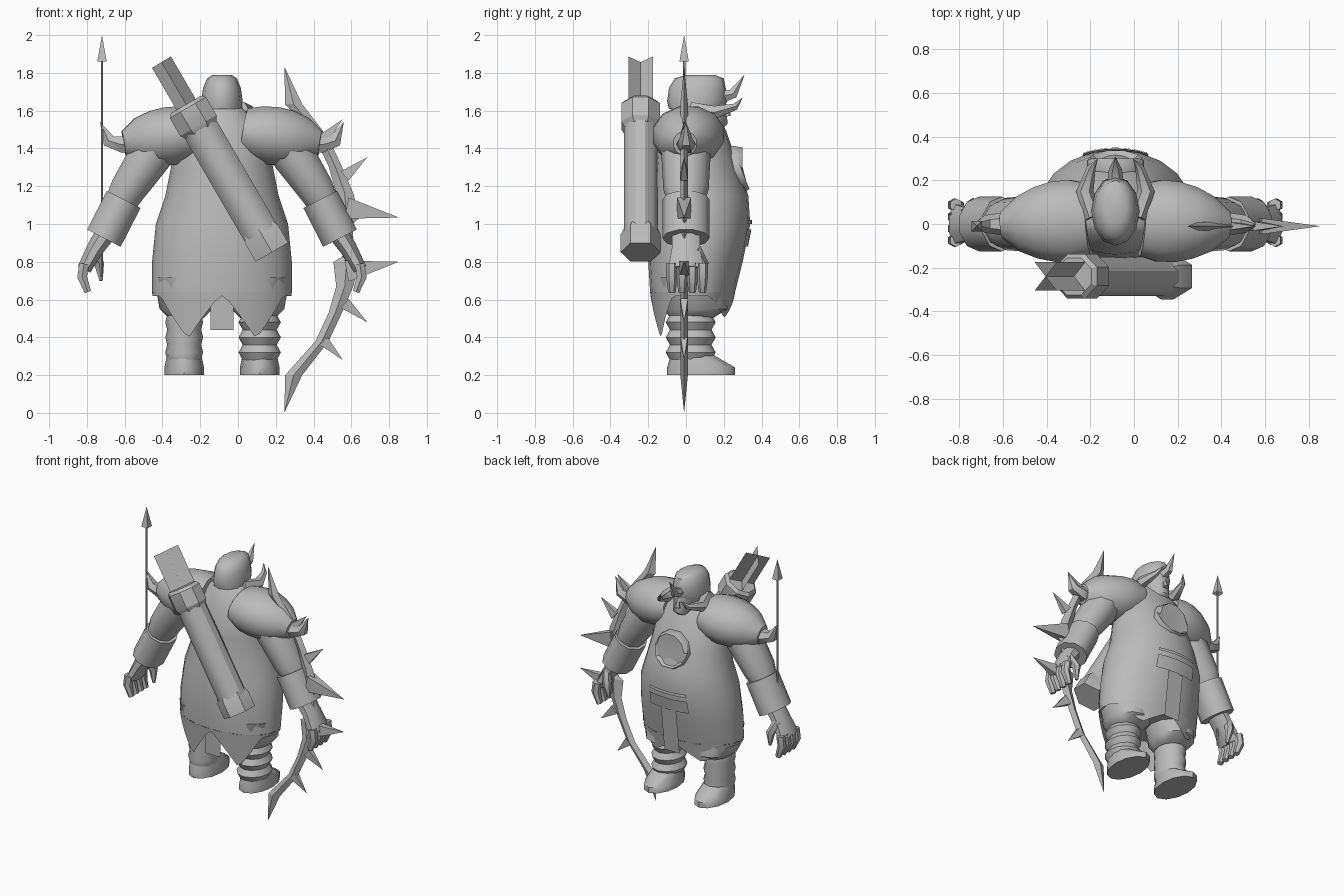
import bpy, bmesh, math
from mathutils import Vector

CENTRE_X = -0.085  # body centre line
BOW_MIDDLE = 0.917  # height of the bow grip
BOW_Y = -0.01
QUIVER_Y = -0.24
GREY = (0.5, 0.5, 0.5, 1)

cube = bpy.data.objects.get("Cube")
if cube:
    bpy.data.objects.remove(cube)

grey = bpy.data.materials.new("plain_grey")
grey.use_nodes = True
grey.diffuse_color = GREY
grey.node_tree.nodes["Principled BSDF"].inputs["Base Color"].default_value = GREY


def make(name, points, faces, side=1, angle=45):
    """Mesh object from body-centred points; a negative side mirrors it."""
    bm = bmesh.new()
    verts = [bm.verts.new((CENTRE_X + side * x, y, z)) for x, y, z in points]
    for face in faces:
        bm.faces.new([verts[index] for index in face])
    bmesh.ops.remove_doubles(bm, verts=bm.verts[:], dist=0.0005)
    bmesh.ops.recalc_face_normals(bm, faces=bm.faces[:])
    mesh = bpy.data.meshes.new(name)
    bm.to_mesh(mesh)
    bm.free()
    mesh.materials.append(grey)
    ob = bpy.data.objects.new(name, mesh)
    bpy.context.collection.objects.link(ob)
    bpy.ops.object.select_all(action="DESELECT")
    ob.select_set(True)
    bpy.context.view_layer.objects.active = ob
    bpy.ops.object.shade_smooth_by_angle(angle=math.radians(angle))


def skin(rings, count, closed=True):
    """Faces joining successive rings; closed rings are capped."""
    faces = []
    for start in range(0, (rings - 1) * count, count):
        for i in range(count if closed else count - 1):
            j = (i + 1) % count
            faces.append((start + i, start + j, start + count + j, start + count + i))
    if closed:
        faces += [tuple(range(count)), tuple(range((rings - 1) * count, rings * count))]
    return faces


def tube(name, path, sides=10, side=1, angle=45):
    """Capped loft along (x, y, z, radius across, optional radius along y)."""
    centres = [Vector(ring[:3]) for ring in path]
    points = []
    for k, ring in enumerate(path):
        before, after = centres[max(k - 1, 0)], centres[min(k + 1, len(path) - 1)]
        tangent = (after - before).normalized()
        reference = Vector((1, 0, 0)) if abs(tangent.y) > 0.7 else Vector((0, 1, 0))
        across = reference.cross(tangent).normalized()
        along = tangent.cross(across)
        for i in range(sides):
            turn = math.tau * (i + 0.5) / sides
            points.append(centres[k] + across * ring[3] * math.cos(turn) + along * ring[-1] * math.sin(turn))
    make(name, points, skin(len(path), sides), side, angle)


def oval(back, front, width, degrees, z, x=0):
    """Point on a level oval outline."""
    turn = math.radians(degrees)
    return (x + width * math.cos(turn), (back + front) / 2 + (front - back) / 2 * math.sin(turn), z)


def pillar(name, rings, x=0, sides=12, side=1):
    """Upright loft from (height, back, front, half width)."""
    points = [oval(back, front, width, 360 * i / sides, z, x)
              for z, back, front, width in rings for i in range(sides)]
    make(name, points, skin(len(rings), sides), side)


# Torso: height, back, front, half width
TORSO = [(0.64, -0.19, 0.26, 0.37), (0.8, -0.2, 0.3, 0.37), (1, -0.19, 0.34, 0.35), (1.15, -0.17, 0.33, 0.3),
         (1.3, -0.16, 0.28, 0.27), (1.5, -0.14, 0.21, 0.24), (1.62, -0.07, 0.13, 0.1)]
pillar("tunic_body", TORSO, sides=20)


def band(name, low, high, lift):
    """Thin strip across the belly, following the tunic."""
    points = []
    for z in (low, high):
        below, above = next(pair for pair in zip(TORSO, TORSO[1:]) if z <= pair[1][0])
        part = (z - below[0]) / (above[0] - below[0])
        back, front, width = (a + (b - a) * part for a, b in zip(below[1:], above[1:]))
        points += [oval(back, front + lift, width + lift, degrees, z) for degrees in range(66, 115, 8)]
    make(name, points, skin(2, len(points) // 2, False))


band("waist_belt", 0.88, 0.97, 0.012)
band("belt_trim", 1, 1.02, 0.01)

# Ragged skirt below the tunic: long points behind, short ones in front
hem, brim = [], []
turns = range(-90, 271, 6)
for degrees in turns:
    mirrored = degrees if degrees <= 90 else 180 - degrees
    tail = 0.23 * max(0, 1 - abs(mirrored + 58) / 30)
    tip = 0.12 * max(0, 1 - abs(mirrored - 58) / 35)
    drop = 0.02 + tail + tip
    base, back, front, width = TORSO[0]
    brim.append(oval(back, front, width, degrees, base))
    hem.append(oval(back + drop / 8, front - drop / 5, width - drop / 8, degrees, base - drop))
make("ragged_skirt", brim + hem, skin(2, len(turns), False))


def flap(name, y, lower_y, high, low, half=0.06):
    make(name, [(-half, y, high), (half, y, high), (half, lower_y, low), (-half, lower_y, low)], [range(4)])


flap("back_flap", -0.17, -0.16, 0.66, 0.44)
flap("front_flap", 0.32, 0.28, 0.88, 0.56)
tube("chest_disc", [(0, 0.25, 1.28, 0.13), (0, 0.29, 1.3, 0.13), (0, 0.3, 1.3, 0.11)])

# Head, helmet and horns
pillar("neck", [(1.45, -0.08, 0.15, 0.13), (1.64, -0.07, 0.12, 0.09)])
pillar("face", [(1.49, 0.06, 0.18, 0.05), (1.53, 0, 0.22, 0.08), (1.68, -0.07, 0.21, 0.1)])
pillar("helmet", [(1.61, -0.09, 0.19, 0.11), (1.65, -0.1, 0.22, 0.11), (1.72, -0.09, 0.21, 0.1),
                  (1.77, -0.06, 0.2, 0.08), (1.79, 0, 0.15, 0.05)])
tube("nose", [(0, 0.2, 1.64, 0.01), (0, 0.22, 1.57, 0.02)], 6)
tube("brow_horn", [(0, 0.17, 1.67, 0.04), (0, 0.25, 1.69, 0.03), (0, 0.31, 1.79, 0)], 6)


def limbs(name, path, sides=10):
    """Matching loft on both sides of the body."""
    tube("left_" + name, path, sides)
    tube("right_" + name, path, sides, -1)


limbs("helmet_horn", [(0.1, 0.03, 1.61, 0.04), (0.14, 0.15, 1.59, 0.04), (0.11, 0.26, 1.62, 0.02),
                      (0.08, 0.3, 1.67, 0)], 6)

# Shoulder pads swell and taper outwards
pad = []
for i in range(6):
    radius = 0.16 * math.sqrt(1 - ((i - 2) / 3.3) ** 2)
    pad.append((0.12 + 0.08 * i, 0.02 - i / 200, 1.49 - i / 80, radius, radius * (1.35 - 0.08 * i)))
limbs("shoulder_pad", pad, 12)
limbs("shoulder_horn", [(0.45, 0, 1.44, 0.06), (0.53, 0, 1.42, 0.05), (0.6, 0, 1.44, 0.04), (0.645, 0, 1.54, 0)], 6)

# Arms, cuffs and hands
limbs("arm", [(0.31, 0, 1.48, 0.12, 0.14), (0.38, 0, 1.36, 0.12, 0.13), (0.5, 0, 1.18, 0.1, 0.12),
              (0.56, 0, 1.07, 0.08)])
limbs("cuff", [(0.52, 0, 1.13, 0.105, 0.125), (0.625, 0, 0.925, 0.105, 0.125)])
limbs("palm", [(0.61, 0, 0.96, 0.06, 0.08), (0.67, 0, 0.87, 0.05, 0.08), (0.73, 0, 0.76, 0.04, 0.1)], 8)
for i in range(4):
    y = 0.054 * i - 0.075
    limbs(f"finger_{i}", [(0.73, y, 0.79, 0.03), (0.74, y, 0.72, 0.03), (0.71, y, 0.64, 0.02)], 6)
limbs("thumb", [(0.68, 0.05, 0.87, 0.03), (0.65, 0.09, 0.79, 0.03), (0.64, 0.08, 0.7, 0.01)], 6)

# Legs: ridged wraps on the left shin, plainer cloth on the right
for side, word, ridge in ((1, "left", 0.022), (-1, "right", 0.01)):
    shin = []
    for i in range(7):
        bulge = ridge * (i % 2)
        shin.append((0.52 - 0.04 * i, -0.085 - bulge, 0.135 + bulge, 0.09 + bulge))
    pillar(word + "_shin", shin, 0.2, side=side)
    pillar(word + "_thigh", [(0.72, -0.15, 0.2, 0.17), (0.55, -0.12, 0.22, 0.14), (0.5, -0.08, 0.14, 0.09)],
           0.19, side=side)
    pillar(word + "_boot", [(0.2, -0.1, 0.26, 0.105), (0.24, -0.1, 0.26, 0.105), (0.31, -0.08, 0.14, 0.09)],
           0.2, side=side)


# Quiver slung across the back, with crossed arrow fins
def on_sling(distance):
    return Vector((distance / 2 - 0.13, QUIVER_Y, 1.53 - 0.86 * distance))


def barrel(name, steps, sides):
    tube(name, [(*on_sling(distance), radius, radius * 0.92) for distance, radius in steps], sides, angle=30)


barrel("quiver", [(0, 0.1), (0.7, 0.1)], 12)
barrel("quiver_collar", [(-0.12, 0.1), (-0.1, 0.12), (0.01, 0.12), (0.04, 0.1)], 8)
barrel("quiver_cap", [(0.65, 0.1), (0.68, 0.115), (0.79, 0.115)], 6)
bottom, top = on_sling(-0.08), on_sling(-0.38)
for lean in (1, -1):
    across = Vector((0.05, 0.065 * lean, 0.03))
    make("arrow_fin", [bottom - across, bottom + across, top + across, top - across], [range(4)])


# Spiked bow: (x, height, width) from tip to grip, repeated upside down
def flip(z):
    return 2 * BOW_MIDDLE - z


LIMB = [(0.33, 0, 0), (0.38, 0.2, 0.09), (0.53, 0.38, 0.07), (0.6, 0.53, 0.07), (0.65, 0.67, 0.09),
        (0.66, 0.8, 0.14), (0.67, 0.83, 0.05)]
blade = []
for x, z, width in LIMB + [(x, flip(z), width) for x, z, width in reversed(LIMB)]:
    ridge = min(width, 0.02)
    blade += [(x - width / 2, BOW_Y, z), (x, BOW_Y + ridge, z), (x + width / 2, BOW_Y, z), (x, BOW_Y - ridge, z)]
make("bow", blade, skin(2 * len(LIMB), 4), angle=20)
for x, z, tip_x, tip_z, radius in ((0.66, 0.75, 0.937, 0.8, 0.08), (0.65, 0.58, 0.77, 0.48, 0.045),
                                   (0.54, 0.38, 0.64, 0.28, 0.04)):
    tube("lower_spike", [(x, BOW_Y, z, radius, radius * 0.65), (tip_x, BOW_Y, tip_z, 0)], 4, angle=20)
    tube("upper_spike", [(x, BOW_Y, flip(z), radius, radius * 0.65), (tip_x, BOW_Y, flip(tip_z), 0)], 4, angle=20)

# Arrow held upright in the right hand
HELD_X = -0.635
tube("held_arrow_shaft", [(HELD_X, BOW_Y, 0.72, 0.007), (HELD_X, BOW_Y, 1.9, 0.007)], 6)
tube("held_arrow_head", [(HELD_X, BOW_Y, z, radius) for z, radius in ((1.89, 0), (1.86, 0.035), (2, 0))], 4, angle=20)
